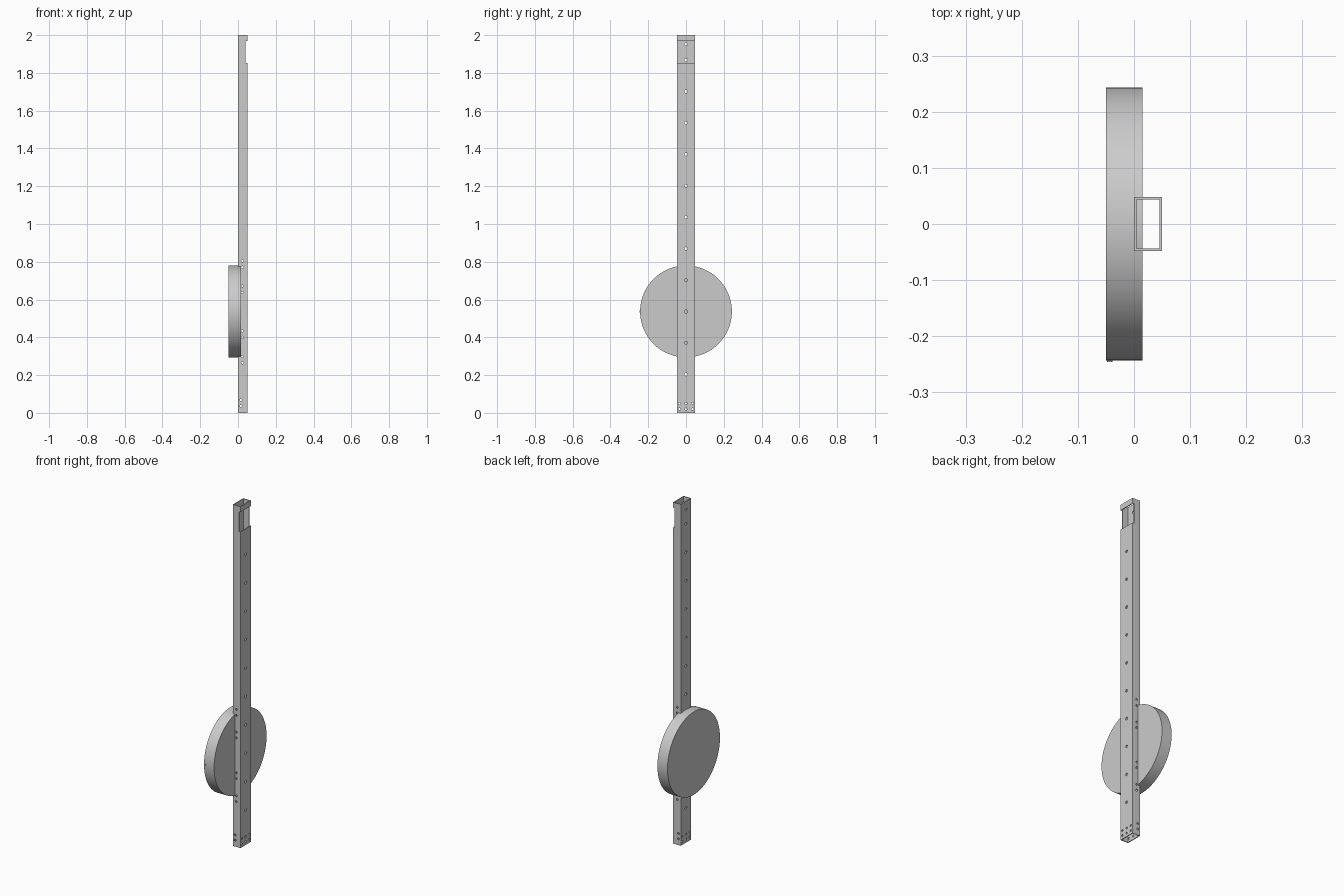
import bpy, bmesh, math
from mathutils import Matrix, Vector

if "Cube" in bpy.data.objects:
    bpy.data.objects.remove(bpy.data.objects["Cube"], do_unlink=True)

grey = bpy.data.materials.new("plain grey")
grey.use_nodes = True
COLOUR = (0.6, 0.6, 0.6, 1)
grey.diffuse_color = COLOUR
grey.node_tree.nodes["Principled BSDF"].inputs["Base Color"].default_value = COLOUR


def make_object(name, bm):
    bmesh.ops.recalc_face_normals(bm, faces=bm.faces)
    mesh = bpy.data.meshes.new(name)
    bm.to_mesh(mesh)
    bm.free()
    mesh.materials.append(grey)
    obj = bpy.data.objects.new(name, mesh)
    bpy.context.collection.objects.link(obj)
    return obj


def add_box(bm, low, high):
    low, high = Vector(low), Vector(high)
    size = Matrix.Diagonal((*(high - low), 1))
    bmesh.ops.create_cube(bm, size=1, matrix=Matrix.Translation((low + high) / 2) @ size)


def add_rod(bm, centre, radius, length, axis, sides):
    turn = Matrix.Rotation(math.pi / 2, 4, "Y" if axis == "x" else "X")
    bmesh.ops.create_cone(bm, cap_ends=True, segments=sides, radius1=radius, radius2=radius,
                          depth=length, matrix=Matrix.Translation(centre) @ turn)


def cut(target, bm):
    cutter = make_object("cutter", bm)
    cutter.hide_render = True
    mod = target.modifiers.new("cut", "BOOLEAN")
    mod.operation = "DIFFERENCE"
    mod.solver = "EXACT"
    mod.object = cutter
    bpy.context.view_layer.objects.active = target
    bpy.ops.object.modifier_apply(modifier=mod.name)
    bpy.data.objects.remove(cutter, do_unlink=True)


def smooth(obj):
    bpy.ops.object.select_all(action="DESELECT")
    obj.select_set(True)
    bpy.context.view_layer.objects.active = obj
    bpy.ops.object.shade_smooth_by_angle(angle=math.radians(30))


DEPTH, HALF, WALL, HEIGHT = 0.05, 0.0485, 0.0045, 2.0

# Hollow rectangular post, open at both ends
bm = bmesh.new()
add_box(bm, (0, -HALF, 0), (DEPTH, HALF, HEIGHT))
post = make_object("post", bm)
bm = bmesh.new()
add_box(bm, (WALL, WALL - HALF, -0.1), (DEPTH - WALL, HALF - WALL, HEIGHT + 0.1))
cut(post, bm)

# Notch near the top of the post
bm = bmesh.new()
add_box(bm, (0.039, -0.1, 1.852), (0.1, 0.1, 1.968))
cut(post, bm)

# Row of holes through the wide faces, with a grid of small ones at the foot
bm = bmesh.new()
for z in [0.204 + 0.1664 * i for i in range(11)] + [1.952]:
    add_rod(bm, (0.025, 0, z), 0.008, 0.2, "x", 16)
for z in (0.02, 0.05):
    for y in (-0.035, 0, 0.035):
        add_rod(bm, (0.025, y, z), 0.006, 0.2, "x", 16)
cut(post, bm)

# Paired holes through the narrow faces
bm = bmesh.new()
for z in (0.282, 0.417, 0.655, 0.788):
    for offset in (-0.017, 0.017):
        add_rod(bm, (0.023, 0, z + offset), 0.006, 0.3, "y", 16)
for z in (0.037, 0.068):
    add_rod(bm, (0.015, 0, z), 0.006, 0.3, "y", 16)
cut(post, bm)
smooth(post)

# Round disc set into the back of the post
bm = bmesh.new()
add_rod(bm, (-0.0175, 0, 0.537), 0.243, 0.065, "x", 96)
smooth(make_object("disc", bm))

# Tiny pin on the rim of the disc
bm = bmesh.new()
add_rod(bm, (-0.043, -0.241, 0.537), 0.005, 0.01, "y", 16)
smooth(make_object("rim_pin", bm))
